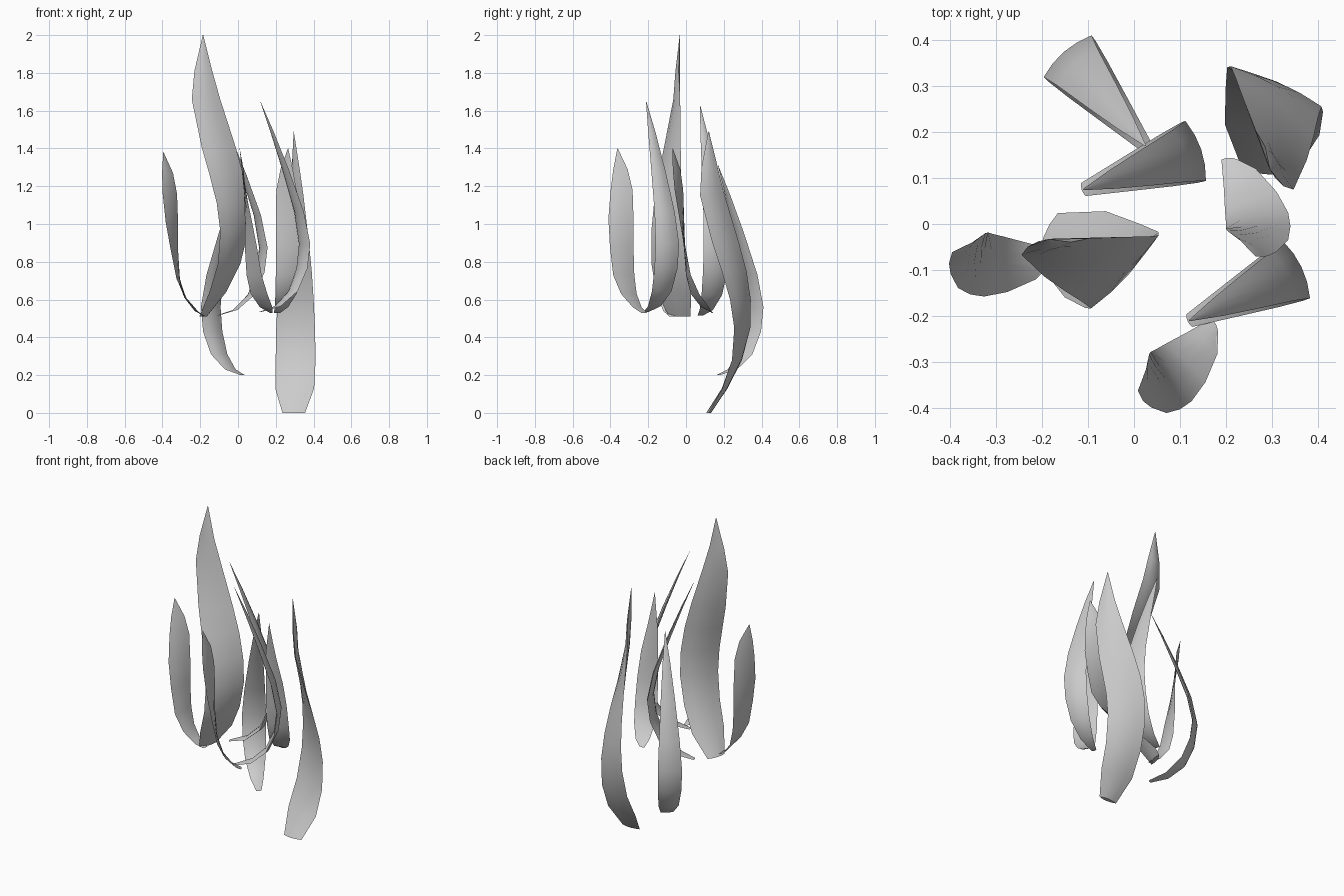
import bpy
from math import radians, cos, sin
from mathutils import Vector

if "Cube" in bpy.data.objects:
    bpy.data.objects.remove(bpy.data.objects["Cube"])


def centred(z, bx, by, width, angle):
    """Section (z, left edge, right edge) from a centre, chord width and chord angle."""
    c = Vector((bx, by))
    h = Vector((cos(radians(angle)), sin(radians(angle)))) * width / 2
    return z, c - h, c + h


def leaf(name, sections, thickness, location, turn):
    """Loft thin lens-shaped sections up the leaf, closing base and tip."""
    verts, faces = [], []
    us = [-1, -0.5, 0, 0.5, 1]
    ring = [(u, 1) for u in us] + [(u, -1) for u in us[-2:0:-1]]
    n = len(ring)
    for z, left, right in sections:
        mid, half = (left + right) / 2, (right - left) / 2
        normal = Vector((-half.y, half.x)).normalized()
        t = min(thickness, half.length * 0.5) / 2
        for u, side in ring:
            p = mid + half * u + normal * side * t * (1 - u * u)
            verts.append((p.x, p.y, z))
    for s in range(len(sections) - 1):
        for i in range(n):
            j = (i + 1) % n
            faces.append((s * n + j, s * n + i, (s + 1) * n + i, (s + 1) * n + j))
    faces.append(tuple(range(n)))
    faces.append(tuple(reversed(range(len(verts) - n, len(verts)))))
    mesh = bpy.data.meshes.new(name)
    mesh.from_pydata(verts, [], faces)
    mesh.update()
    ob = bpy.data.objects.new(name, mesh)
    bpy.context.collection.objects.link(ob)
    ob.location = location
    ob.rotation_euler.z = radians(turn)
    bpy.ops.object.select_all(action='DESELECT')
    ob.select_set(True)
    bpy.context.view_layer.objects.active = ob
    bpy.ops.object.shade_smooth_by_angle(angle=radians(50))


# Broad leaf: bows along y and twists steadily on the way up (z, bow, width)
broad = [centred(z, 0.01 * min(1, z * 4) * (z < 1.4), bow, w, -50 * z) for z, bow, w in [
    (0, 0, 0.12), (0.13, 0.085, 0.207), (0.28, 0.15, 0.218), (0.45, 0.178, 0.222),
    (0.6, 0.168, 0.22), (0.75, 0.135, 0.215), (0.9, 0.09, 0.2), (1.15, 0.02, 0.155),
    (1.3, 0.005, 0.095), (1.49, 0, 0.003)]]

# Arched leaf: narrow, bows out along x and returns over its base (z, bow, width)
arched = [centred(z, bow, 0, w, 90) for z, bow, w in [
    (0, 0, 0.03), (0.03, 0.1, 0.075), (0.11, 0.19, 0.115), (0.23, 0.242, 0.135),
    (0.36, 0.258, 0.138), (0.53, 0.225, 0.118), (0.75, 0.147, 0.082),
    (0.95, 0.068, 0.043), (1.11, 0, 0.003)]]

# Curled leaf: leans out, one edge upright and the other winding round (z, left xy, right xy)
curled = [(z, Vector((lx, ly)), Vector((rx, ry))) for z, lx, ly, rx, ry in [
    (0, -0.005, 0, 0.03, 0), (0.03, 0, -0.06, 0.07, -0.02),
    (0.1, 0.003, -0.115, 0.115, -0.07), (0.2, 0.005, -0.14, 0.14, -0.115),
    (0.35, 0.005, -0.15, 0.145, -0.145), (0.5, 0.005, -0.15, 0.14, -0.175),
    (0.65, 0.008, -0.155, 0.115, -0.2), (0.76, 0.03, -0.17, 0.095, -0.21),
    (0.87, 0.069, -0.21, 0.071, -0.211)]]

# Place every leaf of the tuft
for name, shape, thick, loc, turn in [
    ("broad_leaf_low", broad, 0.025, (0.295, 0.12, 0), 0),
    ("broad_leaf_tall", broad, 0.025, (-0.185, -0.033, 0.51), -109),
    ("arched_leaf_back", arched, 0.025, (0.025, 0.17, 0.2), 131),
    ("arched_leaf_middle", arched, 0.025, (-0.11, 0.075, 0.515), 19),
    ("arched_leaf_front", arched, 0.025, (0.12, -0.21, 0.535), 25.5),
    ("curled_leaf_right", curled, 0.008, (0.195, 0.14, 0.53), 0),
    ("curled_leaf_left", curled, 0.008, (-0.173, -0.06, 0.51), -108),
    ("curled_leaf_front", curled, 0.008, (0.17, -0.21, 0.53), -65),
]:
    leaf(name, shape, thick, loc, turn)
